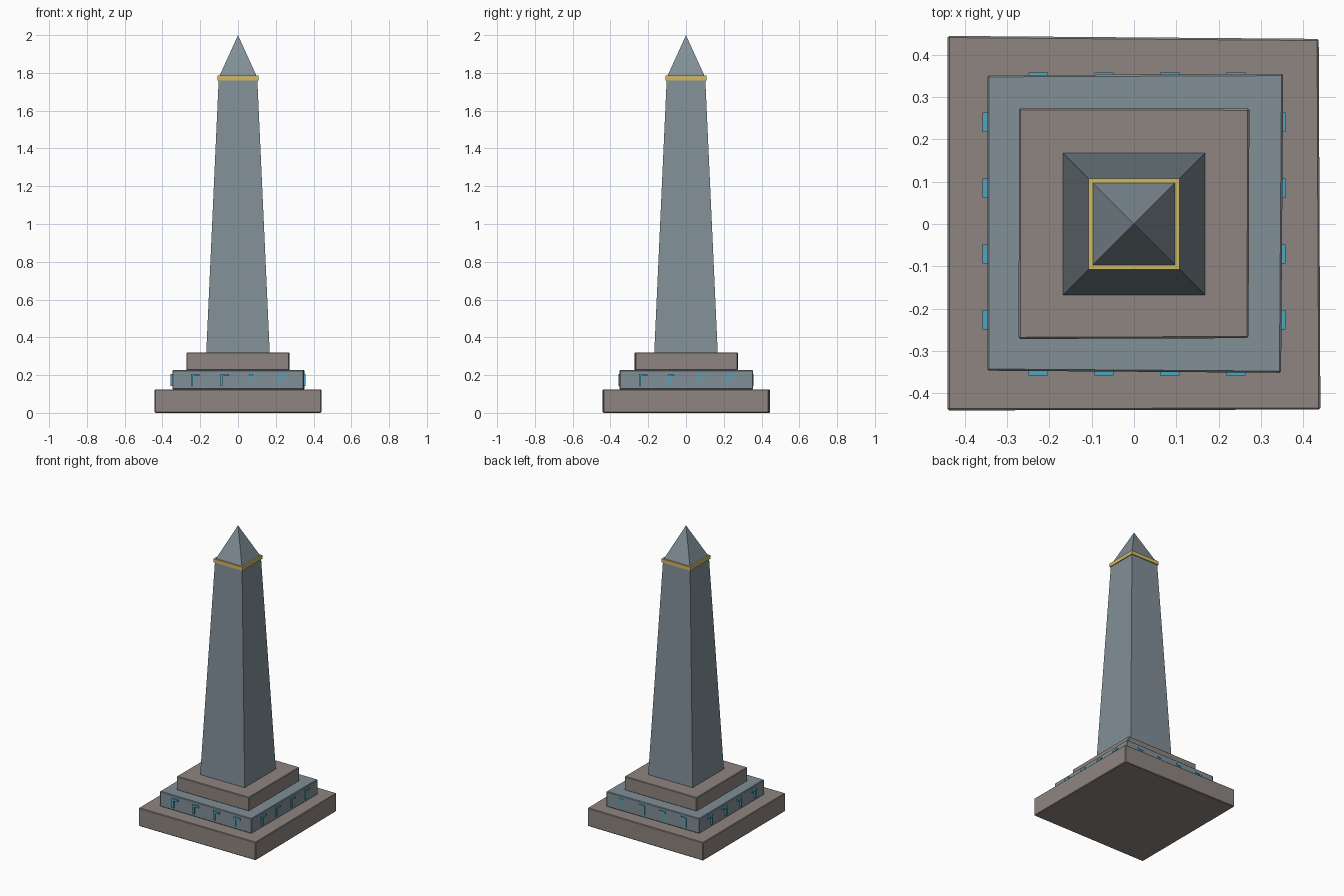
import bpy, bmesh
from math import pi

if "Cube" in bpy.data.objects:
    bpy.data.objects.remove(bpy.data.objects["Cube"])


def mat(name, rgb):
    m = bpy.data.materials.new(name)
    m.diffuse_color = (*rgb, 1)
    m.use_nodes = True
    m.node_tree.nodes["Principled BSDF"].inputs["Base Color"].default_value = m.diffuse_color
    return m


BROWN = mat("warm_stone", (0.27, 0.235, 0.215))
BLUE = mat("blue_grey_stone", (0.22, 0.275, 0.31))
GOLD = mat("gold", (0.63, 0.49, 0.12))
CYAN = mat("glowing_cyan", (0.08, 0.38, 0.52))


def finish(bm, name, material):
    bmesh.ops.recalc_face_normals(bm, faces=bm.faces)
    me = bpy.data.meshes.new(name)
    bm.to_mesh(me)
    bm.free()
    me.materials.append(material)
    ob = bpy.data.objects.new(name, me)
    bpy.context.collection.objects.link(ob)
    return ob


def square(h):
    return [(-h, -h), (h, -h), (h, h), (-h, h)]


def loft(name, material, bottom, z0, top, z1, bevel=0):
    """Solid between two four-cornered outlines."""
    bm = bmesh.new()
    lo = [bm.verts.new((x, y, z0)) for x, y in bottom]
    hi = [bm.verts.new((x, y, z1)) for x, y in top]
    bm.faces.new(lo)
    bm.faces.new(hi)
    for i in range(4):
        j = (i + 1) % 4
        bm.faces.new((lo[i], lo[j], hi[j], hi[i]))
    ob = finish(bm, name, material)
    if bevel:
        b = ob.modifiers.new("bevel", 'BEVEL')
        b.width = bevel
        b.segments = 1
    return ob


# Slightly uneven stone steps
steps = [
    ("bottom_step", BROWN, [(-.441, -.441), (.441, -.439), (.437, .438), (-.441, .445)], 0.003, 0.124),
    ("middle_step", BLUE, [(-.347, -.347), (.348, -.352), (.353, .355), (-.347, .352)], 0.124, 0.227),
    ("top_step", BROWN, [(-.273, -.272), (.271, -.270), (.273, .273), (-.272, .274)], 0.225, 0.32),
]
for name, m, pts, z0, z1 in steps:
    loft(name, m, pts, z0 if z0 > 0.01 else 0, pts, z1, 0.004)

# Tapered shaft, gold band and pointed cap
loft("shaft", BLUE, square(0.168), 0.318, square(0.102), 1.77)
loft("gold_band", GOLD, square(0.108), 1.76, square(0.108), 1.785)
bm = bmesh.new()
base = [bm.verts.new((x, y, 1.784)) for x, y in square(0.098)]
apex = bm.verts.new((0, 0, 2.0))
bm.faces.new(base)
for i in range(4):
    bm.faces.new((base[i], base[(i + 1) % 4], apex))
finish(bm, "pointed_cap", BLUE)


# Hooked marks on the middle step: an upright and a top bar, four per side
def add_box(bm, lo, hi):
    v = bmesh.ops.create_cube(bm, size=1)["verts"]
    for p in v:
        for k in range(3):
            p.co[k] = lo[k] if p.co[k] < 0 else hi[k]


bm = bmesh.new()
for axis in (0, 1):
    for side in (-1, 1):
        for n in range(4):
            u = -0.250 + 0.156 * n
            for du, z0, z1, out in ((0.013, 0.143, 0.207, 0.357), (0.046, 0.194, 0.207, 0.358)):
                d = sorted((side * 0.34, side * out))
                if axis == 0:
                    add_box(bm, (u, d[0], z0), (u + du, d[1], z1))
                else:
                    add_box(bm, (d[0], u, z0), (d[1], u + du, z1))
finish(bm, "hooked_marks", CYAN)
